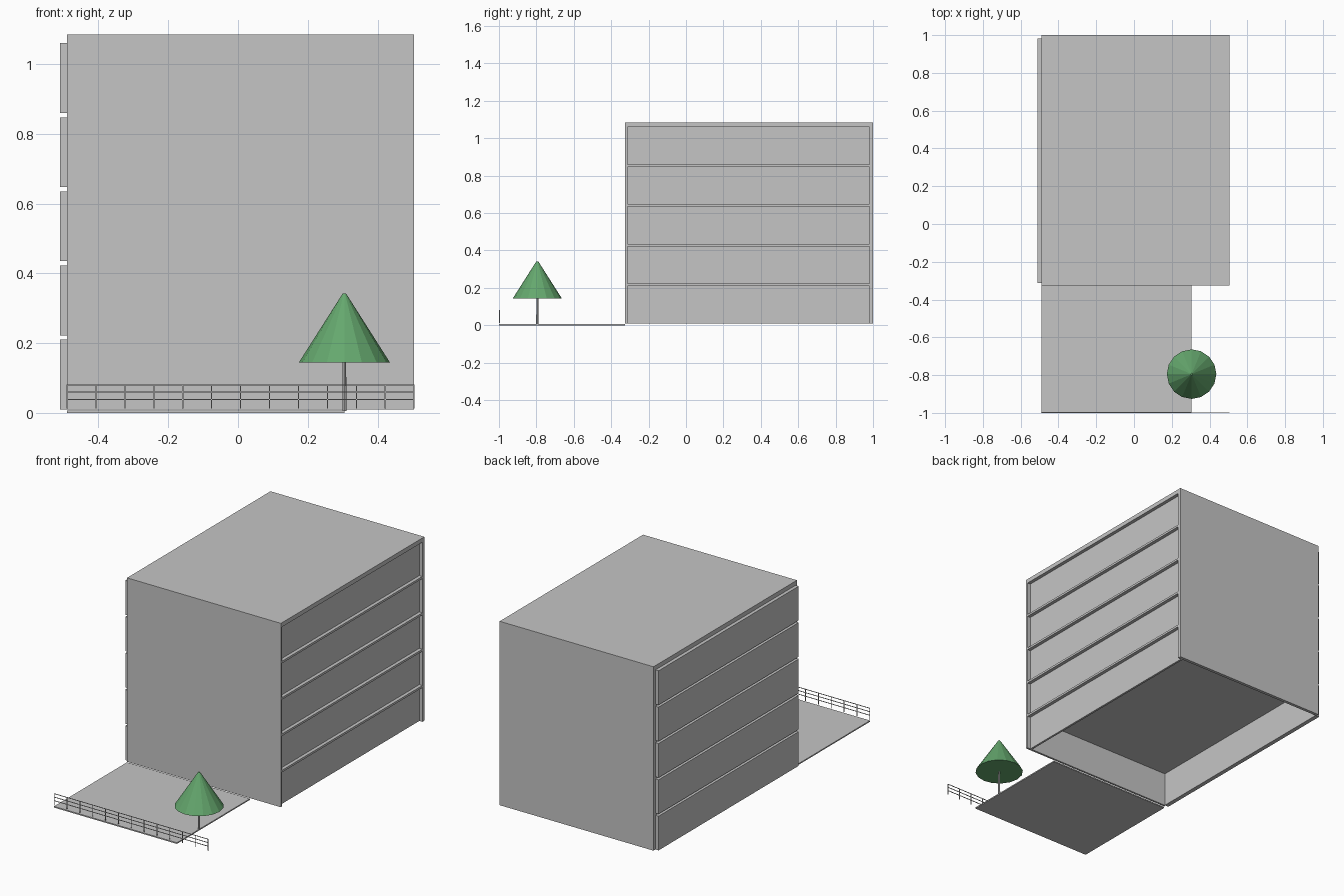
import bpy

if "Cube" in bpy.data.objects:
    bpy.data.objects.remove(bpy.data.objects["Cube"], do_unlink=True)


def make_material(name, rgb):
    mat = bpy.data.materials.new(name)
    mat.use_nodes = True
    mat.diffuse_color = (*rgb, 1)
    mat.node_tree.nodes["Principled BSDF"].inputs["Base Color"].default_value = (*rgb, 1)
    return mat


GREY = make_material("light grey", (0.56, 0.56, 0.56))
GREEN = make_material("leaf green", (0.13, 0.39, 0.155))


def box(name, x, y, z, mat=GREY):
    """Box spanning the given (low, high) ranges."""
    bpy.ops.mesh.primitive_cube_add(size=1, location=[(a + b) / 2 for a, b in (x, y, z)])
    obj = bpy.context.object
    obj.name = name
    obj.scale = [b - a for a, b in (x, y, z)]
    bpy.ops.object.transform_apply(location=False, rotation=False, scale=True)
    obj.data.materials.append(mat)
    return obj


def cone(name, r1, r2, z, sides, mat):
    bpy.ops.mesh.primitive_cone_add(vertices=sides, radius1=r1, radius2=r2, depth=z[1] - z[0],
                                    location=(TREE_X, TREE_Y, sum(z) / 2))
    bpy.context.object.name = name
    bpy.context.object.data.materials.append(mat)


LEFT, RIGHT = -0.49, 0.505
FRONT, BACK = -0.325, 1.0
BASE, TOP = 0.01, 1.085
STOREY, PANEL_H = 0.2125, 0.2
OFFSET = 0.02
INNER_Y = (FRONT + 0.012, BACK - 0.018)

# Outer frame: front and back walls, roof
box("front_wall", (LEFT, RIGHT), (FRONT, INNER_Y[0]), (BASE, TOP))
box("back_wall", (LEFT, RIGHT), (INNER_Y[1], BACK), (BASE, TOP))
box("roof", (LEFT, RIGHT), INNER_Y, (BASE + 4 * STOREY + PANEL_H, TOP))

# Storeys: side panels proud on one side and recessed on the other, with slabs between
for i in range(5):
    z0 = BASE + i * STOREY
    z = (z0, z0 + PANEL_H)
    box(f"proud_panel_{i + 1}", (LEFT - OFFSET, LEFT + 0.005), INNER_Y, z)
    box(f"recessed_panel_{i + 1}", (RIGHT - OFFSET - 0.012, RIGHT - OFFSET), INNER_Y, z)
    if i < 4:
        box(f"floor_slab_{i + 1}", (LEFT, RIGHT), INNER_Y, (z[1], z0 + STOREY))

# Forecourt
box("forecourt", (LEFT, 0.305), (-1, FRONT), (0, 0.007))

# Railing along the front edge
T = 0.0015
FENCE_Y = (-0.9985, -0.9955)
BAYS = 12
for i in range(BAYS + 1):
    x = LEFT + (RIGHT - LEFT) * i / BAYS
    box(f"fence_post_{i + 1}", (x - T, x + T), FENCE_Y, (0.013, 0.081))
for i, z in enumerate((0.039, 0.06, 0.08)):
    box(f"fence_rail_{i + 1}", (LEFT, RIGHT), FENCE_Y, (z - T, z + T))

# Tree
TREE_X, TREE_Y = 0.305, -0.795
cone("tree_trunk", 0.006, 0.005, (0.006, 0.15), 8, GREY)
cone("tree_crown", 0.131, 0.005, (0.144, 0.342), 16, GREEN)
